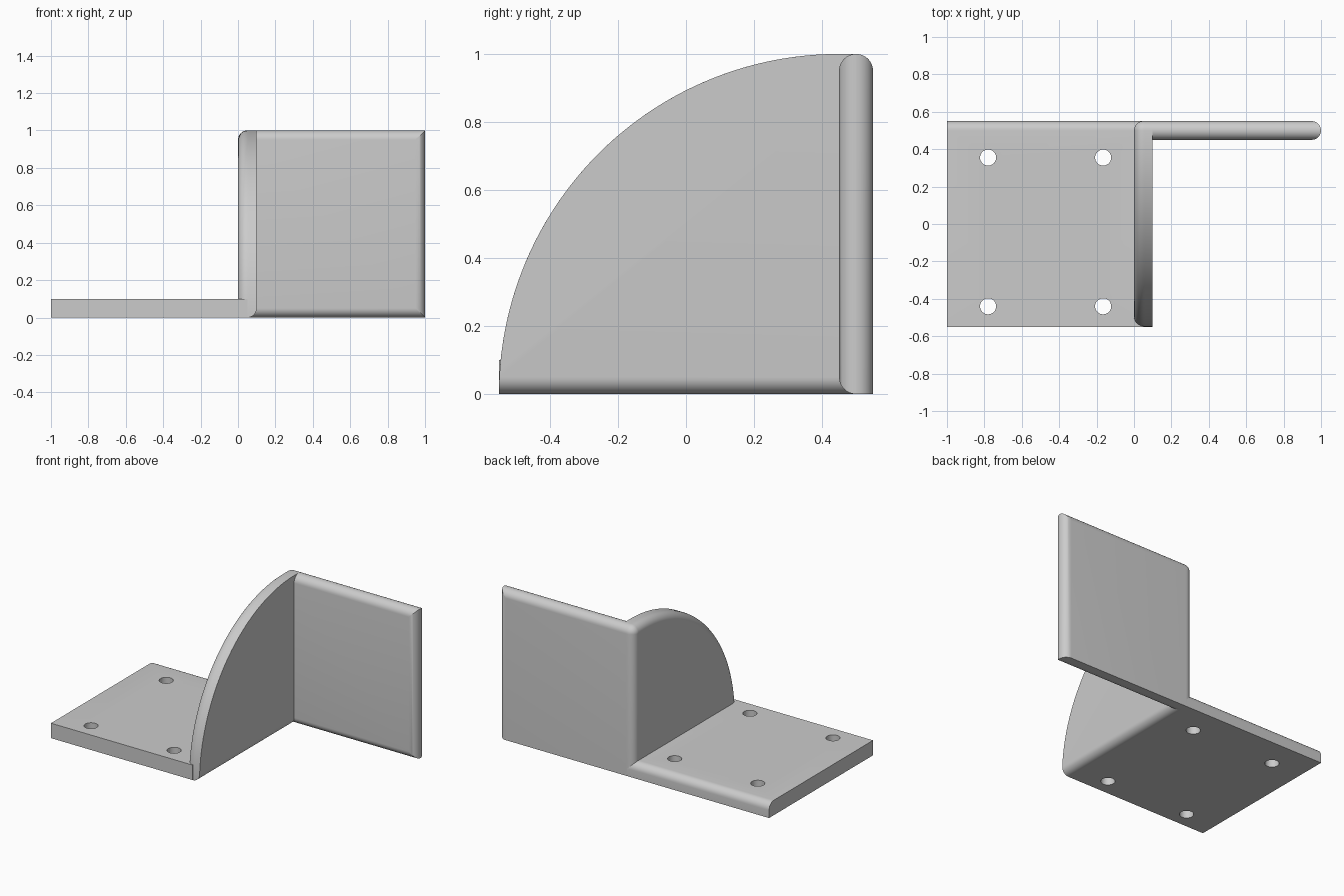
import bpy
import bmesh
from math import sin, cos, pi, sqrt, asin

cube = bpy.data.objects.get("Cube")
if cube:
    bpy.data.objects.remove(cube, do_unlink=True)

R = 0.05            # edge rounding radius
STEPS = 8           # segments per rounded quarter
BACK = 0.55         # rear face
THICK = 2 * R

grey = bpy.data.materials.new("plain grey")
grey.use_nodes = True
grey.diffuse_color = (0.6, 0.6, 0.6, 1)
grey.node_tree.nodes["Principled BSDF"].inputs["Base Color"].default_value = (0.6, 0.6, 0.6, 1)


def dip(u):
    """Depth of a rounded edge at distance u from its tangent line."""
    return R - sqrt(max(R * R - u * u, 0))


def loft(name, xs, section):
    """Join the (y, z) sections found at each x into a closed solid."""
    bm = bmesh.new()
    rings = [[bm.verts.new((x, y, z)) for y, z in section(x)] for x in xs]
    for a, b in zip(rings, rings[1:]):
        n = len(a)
        for i in range(n):
            j = (i + 1) % n
            bm.faces.new((a[i], a[j], b[j], b[i]))
    bm.faces.new(rings[0])
    bm.faces.new(rings[-1])
    bmesh.ops.remove_doubles(bm, verts=bm.verts, dist=1e-5)
    bmesh.ops.recalc_face_normals(bm, faces=bm.faces)
    mesh = bpy.data.meshes.new(name)
    bm.to_mesh(mesh)
    bm.free()
    mesh.materials.append(grey)
    obj = bpy.data.objects.new(name, mesh)
    bpy.context.collection.objects.link(obj)
    return obj


def smooth(obj):
    bpy.ops.object.select_all(action='DESELECT')
    obj.select_set(True)
    bpy.context.view_layer.objects.active = obj
    bpy.ops.object.shade_smooth_by_angle(angle=pi / 6)


def quarter(cy, cz, r, start=0.0, end=pi / 2, n=STEPS):
    angles = [start + (end - start) * i / n for i in range(n + 1)]
    return [(cy + r * cos(a), cz + r * sin(a)) for a in angles]


# Base plate: rounded along its rear top edge
def base_section(x):
    return [(-BACK, 0), (BACK, 0)] + quarter(BACK - R, R, R) + [(-BACK, THICK)]


base = loft("base_plate", [-1, R], base_section)

# Four screw holes through the base plate
for x in (-0.78, -0.165):
    for y in (-0.44, 0.355):
        bpy.ops.mesh.primitive_cylinder_add(vertices=32, radius=0.043, depth=0.4,
                                            location=(x, y, R))
        cutter = bpy.context.object
        cutter.name = "hole_cutter"
        cutter.hide_render = True
        cutter.data.materials.append(grey)
        bpy.context.view_layer.objects.active = base
        mod = base.modifiers.new("hole", 'BOOLEAN')
        mod.operation = 'DIFFERENCE'
        mod.solver = 'EXACT'
        mod.object = cutter
        bpy.ops.object.modifier_apply(modifier=mod.name)
        bpy.data.objects.remove(cutter, do_unlink=True)
smooth(base)


# Quarter-disc gusset: outer rim rounded on one side, bottom edge on the other
def gusset_section(x):
    inset = dip(max(R - x, 0))
    floor = dip(max(x - R, 0))
    radius = 1 - inset
    rim = quarter(BACK - THICK, 0, radius, pi / 2, pi - asin(floor / radius), 64)
    return [(BACK - inset, floor)] + quarter(BACK - R, 1 - R, R - inset) + rim


gusset_xs = [R - R * cos(pi * i / (2 * STEPS)) for i in range(2 * STEPS + 1)]
smooth(loft("curved_gusset", gusset_xs, gusset_section))


# Upright plate: rounded top, outer end and front bottom edge
def upright_section(x):
    half = max(R - dip(max(x - 1 + R, 0)), 0.0005)
    offsets = [half * cos(pi * i / (2 * STEPS)) for i in range(2 * STEPS + 1)]
    mid = BACK - R
    top = [(mid + o, 1 - dip(o)) for o in offsets]
    bottom = [(mid + o, dip(min(o, 0))) for o in reversed(offsets)]
    return top + bottom


end_xs = [1 - R + R * sin(pi / 2 * i / STEPS) for i in range(STEPS + 1)]
smooth(loft("upright_plate", [R] + end_xs, upright_section))
